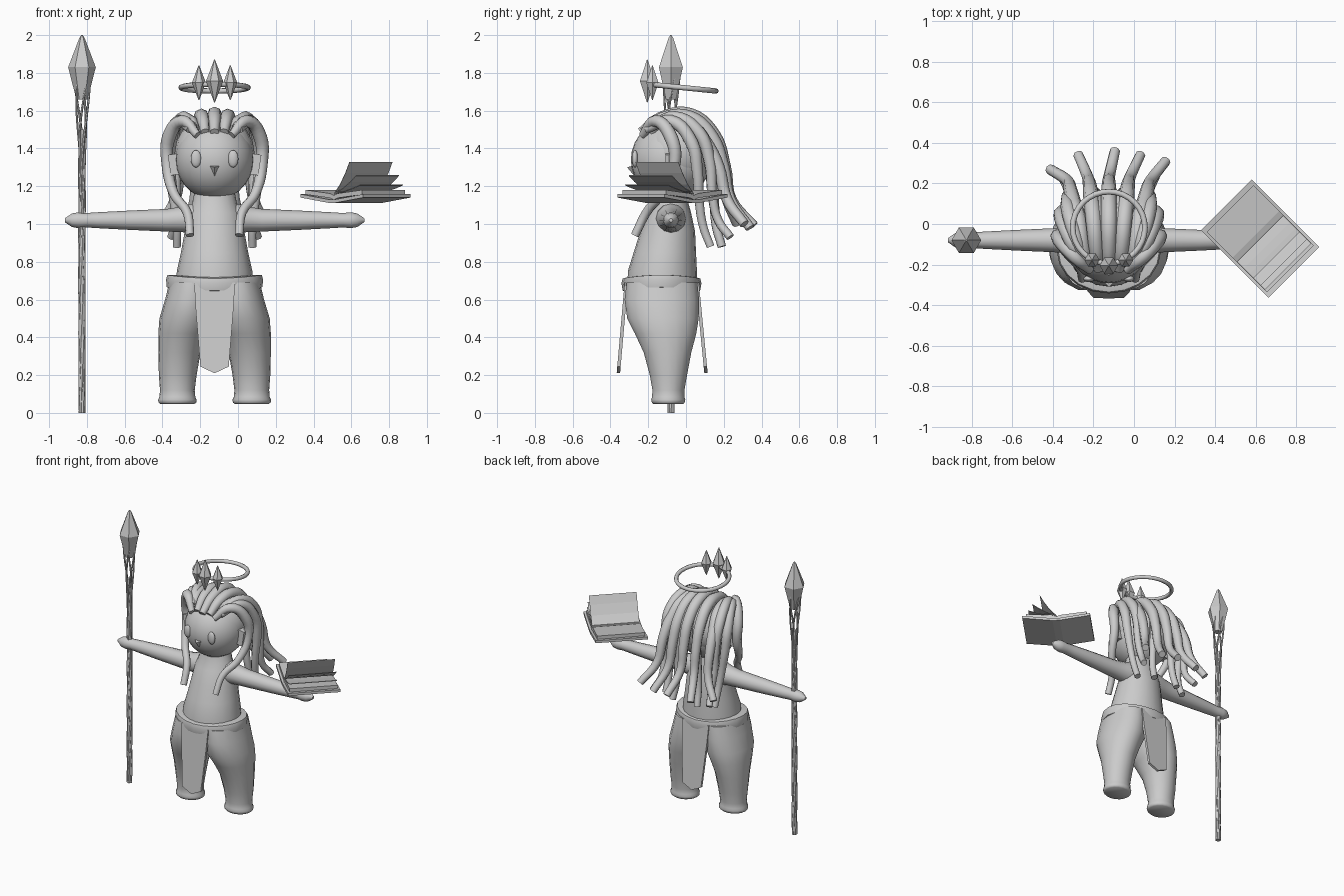
import bpy, bmesh, math
from mathutils import Vector, Matrix

if "Cube" in bpy.data.objects:
    bpy.data.objects.remove(bpy.data.objects["Cube"])

CX, CY = -0.124, -0.08          # figure centre line


def finish(name, bm, smooth=True, angle=50):
    bmesh.ops.recalc_face_normals(bm, faces=bm.faces[:])
    me = bpy.data.meshes.new(name)
    bm.to_mesh(me)
    bm.free()
    if smooth:
        me.polygons.foreach_set("use_smooth", [True] * len(me.polygons))
        me.set_sharp_from_angle(angle=math.radians(angle))
    ob = bpy.data.objects.new(name, me)
    bpy.context.collection.objects.link(ob)
    return ob


def loft(name, rings, n=16, axis='z', smooth=True, subsurf=0):
    """rings: (position along axis, c1, c2, r1, r2)"""
    bm = bmesh.new()
    loops = []
    for p, c1, c2, r1, r2 in rings:
        loop = []
        for i in range(n):
            a = 2 * math.pi * i / n
            u, v = c1 + r1 * math.cos(a), c2 + r2 * math.sin(a)
            loop.append(bm.verts.new((u, v, p) if axis == 'z' else (p, u, v)))
        loops.append(loop)
    for a, b in zip(loops, loops[1:]):
        for i in range(n):
            bm.faces.new((a[i], a[(i + 1) % n], b[(i + 1) % n], b[i]))
    bm.faces.new(loops[0])
    bm.faces.new(loops[-1])
    ob = finish(name, bm, smooth)
    if subsurf:
        ob.modifiers.new("smooth", 'SUBSURF').levels = subsurf
        ob.modifiers["smooth"].render_levels = subsurf
    return ob


def ball(name, loc, scale, seg=24):
    bm = bmesh.new()
    m = Matrix.Translation(loc) @ Matrix.Diagonal((*scale, 1))
    bmesh.ops.create_uvsphere(bm, u_segments=seg, v_segments=seg // 2, radius=1, matrix=m)
    return finish(name, bm)


def tube(name, pts, r, radii=None, res=2, steps=5):
    """Round tube along a smooth path"""
    cu = bpy.data.curves.new(name, 'CURVE')
    cu.dimensions = '3D'
    cu.bevel_depth, cu.bevel_resolution = r, res
    cu.resolution_u, cu.use_fill_caps = steps, True
    sp = cu.splines.new('BEZIER')
    sp.bezier_points.add(len(pts) - 1)
    for i, (b, p) in enumerate(zip(sp.bezier_points, pts)):
        b.co = p
        b.handle_left_type = b.handle_right_type = 'AUTO'
        b.radius = radii[i] if radii else 1
    ob = bpy.data.objects.new(name, cu)
    bpy.context.collection.objects.link(ob)
    bpy.context.view_layer.objects.active = ob
    ob.select_set(True)
    bpy.ops.object.convert(target='MESH')
    bpy.ops.object.shade_smooth_by_angle(angle=math.radians(50))
    ob.select_set(False)
    return ob


def sheet(name, profile, width, thick, place):
    """Strip: profile (u, h) swept across width, thickened upward, mapped by place(u, v, h)"""
    bm = bmesh.new()
    rows = [[bm.verts.new(place(u, v, h + t)) for v, t in
             ((-width / 2, 0), (width / 2, 0), (width / 2, thick), (-width / 2, thick))]
            for u, h in profile]
    for a, b in zip(rows, rows[1:]):
        for i in range(4):
            bm.faces.new((a[i], a[(i + 1) % 4], b[(i + 1) % 4], b[i]))
    bm.faces.new(rows[0])
    bm.faces.new(rows[-1])
    return finish(name, bm, False)


# Torso and belt
loft("torso", [(z, CX, cy, rx, ry) for z, cy, rx, ry in (
    (0.62, -.125, .205, .185), (0.75, -.125, .2, .183), (0.85, -.112, .178, .165),
    (0.96, -.097, .158, .145), (1.06, -.088, .14, .115), (1.11, -.082, .118, .095),
    (1.18, -.08, .105, .085))], 20)
belt = loft("belt", [(z, CX, -.13, rx, ry) for z, rx, ry in (
    (.645, .235, .19), (.65, .253, .205), (.69, .257, .212), (.715, .25, .205), (.72, .215, .185))], 20)
for v in belt.data.vertices:
    v.co.z += 0.018 * ((v.co.x - CX) / .25) ** 2 - 0.003

# Legs and arms, mirrored about the centre line
for s, side in ((-1, "right"), (1, "left")):
    loft(side + "_leg", [(z, CX + s * dx, cy, rx, ry) for z, dx, rx, cy, ry in (
        (.69, .115, .125, -.127, .19), (.60, .127, .135, -.128, .2), (.50, .145, .147, -.122, .192),
        (.42, .168, .13, -.108, .165), (.32, .186, .112, -.098, .128), (.20, .195, .1, -.093, .1),
        (.12, .197, .092, -.093, .086), (.085, .197, .095, -.094, .087), (.07, .197, .102, -.094, .092),
        (.055, .197, .1, -.094, .088), (.047, .197, .09, -.094, .08))], 18)
    loft(side + "_arm", [(CX + s * dx, CY, 1.02 + dz, r, r) for dx, r, dz in (
        (.06, .085, .01), (.13, .078, .008), (.17, .068, .005), (.25, .06, 0), (.45, .051, 0),
        (.62, .042, 0), (.68, .038, 0), (.72, .042, 0), (.755, .036, 0), (.793, .01, 0))], 12, 'x')
    # Ears and eyes
    ball(side + "_eye", (CX + s * .098, -.27, 1.345), (.028, .016, .046), 16)
    bm = bmesh.new()
    bmesh.ops.create_cube(bm, size=1, matrix=Matrix.Translation((CX + s * .215, CY, 1.315))
                          @ Matrix.Rotation(s * .15, 4, 'Y') @ Matrix.Diagonal((.05, .055, .11, 1)))
    finish(side + "_ear", bm, False)

# Loincloth panels, front and back
for name, y0, y1 in (("front_cloth", -.325, -.367), ("back_cloth", .068, .115)):
    bm = bmesh.new()
    outline = [(-.108, .69), (-.1, .55), (-.075, .245), (0, .21), (.075, .245), (.1, .55), (.108, .69)]
    f = bm.faces.new([bm.verts.new((CX + x, y0 + (y1 - y0) * (.69 - z) / .48, z)) for x, z in outline])
    ext = bmesh.ops.extrude_face_region(bm, geom=[f])
    shift = Vector((0, .018 if y0 < -.1 else -.018, 0))
    bmesh.ops.translate(bm, vec=shift, verts=[g for g in ext["geom"] if isinstance(g, bmesh.types.BMVert)])
    bm.faces.new([v for v in f.verts]) if not f.is_valid else None
    finish(name, bm, False)

# Head, nose and scalp
ball("head", (CX, CY, 1.34), (.207, .212, .212), 28)
bm = bmesh.new()
nose = [bm.verts.new((CX + x, y, z)) for x, y, z in
        ((-.05, -.26, 1.315), (.05, -.26, 1.315), (0, -.245, 1.22), (0, -.312, 1.3))]
for tri in ((0, 1, 3), (1, 2, 3), (2, 0, 3), (0, 2, 1)):
    bm.faces.new([nose[i] for i in tri])
finish("nose", bm, False)
ball("scalp", (CX, -.05, 1.375), (.212, .2, .2), 20)

# Long locks swept from the brow over the crown to the back
taper = (.75, 1.1, 1.25, 1.2, 1.05, .9, .8)
for i, (end_x, end_y, end_z) in enumerate(((-.29, .27, 1.0), (-.15, .34, .98), (.03, .36, .99),
                                           (.155, .34, .98), (.28, .31, 1.0))):
    t = i - 2
    d = .014 * t * t
    tube(f"long_lock_{i}", [(CX + .05 * t, -.24 + d, 1.485), (CX + .062 * t, -.13, 1.56 - d * .4),
         (CX + .075 * t, .02, 1.575 - d), (CX + .088 * t, .145 - d * .6, 1.47 - d),
         (CX + .095 * t, .205 - d * .6, 1.3), (CX + .1 * t + .1 * (end_x - .1 * t), .24 - d * .4, 1.13),
         (CX + end_x, end_y, end_z)], .032, taper)

# Under layer, side locks and the two locks framing the face
for s, side in ((-1, "right"), (1, "left")):
    paths = {
        "side_lock": [(.13, -.21, 1.5), (.19, -.08, 1.545), (.235, .03, 1.43), (.235, .06, 1.28),
                      (.215, .07, 1.12), (.2, .09, .99), (.2, .13, .88)],
        "outer_lock": [(.11, -.2, 1.51), (.165, -.06, 1.565), (.2, .07, 1.48), (.205, .125, 1.33),
                       (.205, .14, 1.15), (.2, .17, 1.02), (.23, .235, .93)],
        "under_lock": [(.03, -.1, 1.54), (.05, .02, 1.55), (.06, .12, 1.44), (.07, .15, 1.3),
                       (.08, .15, 1.14), (.09, .16, .99), (.1, .19, .88)],
        "face_lock": [(.09, -.23, 1.47), (.17, -.16, 1.545), (.242, -.08, 1.46), (.25, -.06, 1.32),
                      (.215, -.13, 1.16), (.145, -.21, 1.06), (.13, -.27, .94)]}
    for name, pts in paths.items():
        tube(f"{side}_{name}", [(CX + s * x, y, z) for x, y, z in pts], .03,
             (.7, 1.1, 1.2, 1.05, .85, .8, .75))

# Floating halo with three crystals
bpy.ops.mesh.primitive_torus_add(location=(CX, -.018, 1.722), rotation=(-.1, 0, 0), major_segments=32,
                                 minor_segments=8, major_radius=.178, minor_radius=.014)
bpy.context.object.name = "halo_ring"
bpy.ops.object.shade_smooth()
for i, (dx, y, z, h, r) in enumerate(((0, -.205, 1.757, .113, .045), (-.083, -.178, 1.748, .092, .037),
                                      (.083, -.178, 1.748, .092, .037))):
    loft(f"halo_crystal_{i}", [(z + k * h, CX + dx, y, q * r, q * r) for k, q in
                               ((-1, .05), (0, 1), (1, .05))], 6, smooth=False)

# Staff: core, twisted vines that flare around a crystal
SX = -.826
loft("staff_core", [(0, SX, CY, .016, .016), (.7, SX, CY, .018, .018), (1.5, SX, CY, .014, .014)], 8)
for k in range(5):
    pts = []
    for j in range(25):
        z = 1.84 * j / 24
        flare = max(0, (z - 1.35) / .49)
        a = 2 * math.pi * k / 5 + z * 4.5
        r = .009 + .007 * z / 1.84 + .036 * flare ** 1.3
        pts.append((SX + r * math.cos(a), CY + r * math.sin(a), z))
    tube(f"staff_vine_{k}", pts, .009, [1.2 - .6 * j / 24 for j in range(25)], 1, 2)
loft("staff_crystal", [(z, SX, CY, r, r) for z, r in ((1.66, .03), (1.83, .073), (1.985, .014), (2, .004))],
     6, smooth=False)


# Floating open book, turned 45 degrees: u runs across the pages, v along the spine
def place(u, v, h):
    q = math.sqrt(.5)
    return (.622 + q * (u + v), -.072 + q * (v - u), h)


sheet("book_cover", [(-.235, 1.14), (-.025, 1.112), (.025, 1.112), (.235, 1.14)], .354, .018, place)
for s, side in ((-1, "left"), (1, "right")):
    sheet(side + "_page_block", [(s * u, h) for u, h in ((0, 1.128), (.03, 1.138), (.21, 1.156))],
          .325, .024, place)
for i, (u, h) in enumerate(((.115, 1.325), (.165, 1.255), (.195, 1.205))):
    sheet(f"turning_page_{i}", [(0, 1.158), (u * .4, 1.158 + (h - 1.158) * .3),
                                (u * .75, 1.158 + (h - 1.158) * .67), (u, h)], .322, .004, place)
